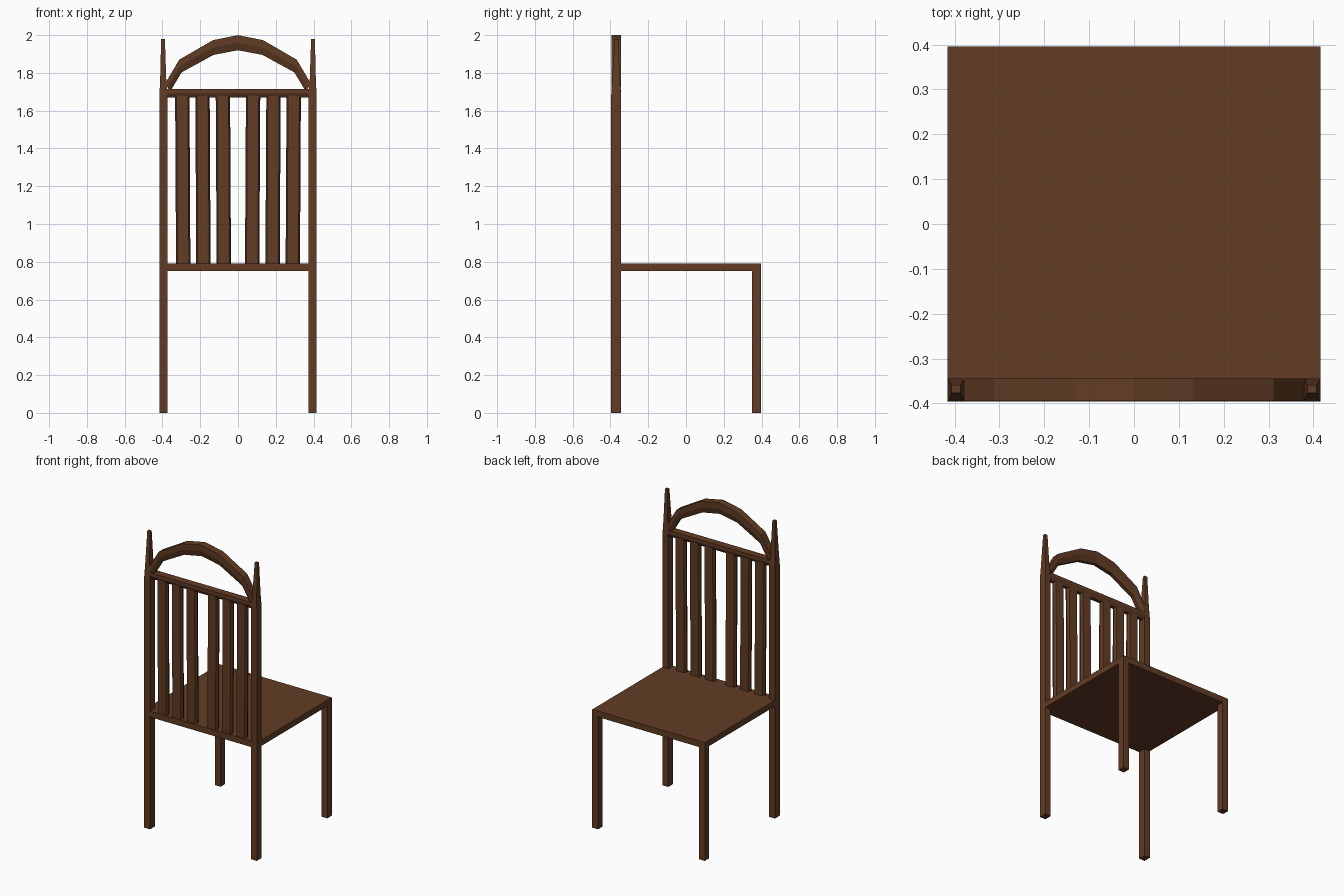
import bpy, bmesh

if "Cube" in bpy.data.objects:
    bpy.data.objects.remove(bpy.data.objects["Cube"])

wood = bpy.data.materials.new("brown_wood")
wood.diffuse_color = (0.12, 0.045, 0.018, 1)
wood.use_nodes = True
wood.node_tree.nodes["Principled BSDF"].inputs["Base Color"].default_value = wood.diffuse_color

W, D = 0.416, 0.396      # half width and half depth
YB = -0.37               # centre line of the back


def loft(name, rings):
    """Skin a row of equal-sized rings and cap both ends."""
    bm = bmesh.new()
    rows = [[bm.verts.new(p) for p in ring] for ring in rings]
    n = len(rows[0])
    for a, b in zip(rows, rows[1:]):
        for i in range(n):
            j = (i + 1) % n
            bm.faces.new((a[i], a[j], b[j], b[i]))
    bm.faces.new(rows[0])
    bm.faces.new(rows[-1])
    bmesh.ops.recalc_face_normals(bm, faces=bm.faces)
    me = bpy.data.meshes.new(name)
    bm.to_mesh(me)
    bm.free()
    me.materials.append(wood)
    ob = bpy.data.objects.new(name, me)
    bpy.context.collection.objects.link(ob)
    return ob


def rect(x0, x1, y0, y1, z):
    return [(x0, y0, z), (x1, y0, z), (x1, y1, z), (x0, y1, z)]


# Seat
loft("seat", [rect(-W, W, -D, D, z) for z in (0.75, 0.79)])

for s, side in ((-1, "left"), (1, "right")):
    # Front and back legs; the back ones rise into tapered finials
    loft(side + "_leg", [rect(s * 0.373, s * W, 0.349, D, z) for z in (0, 0.75)])
    loft(side + "_back_post", [
        rect(s * 0.373, s * W, -D, -0.345, 0),
        rect(s * 0.373, s * W, -D, -0.345, 1.68),
        rect(s * 0.38, s * 0.412, -0.391, -0.35, 1.77),
        rect(s * 0.387, s * 0.407, -0.377, -0.359, 1.98)])
    # Slats with chamfered edges, leaning slightly outward
    for i, x in enumerate((0.075, 0.183, 0.29)):
        rings = []
        for z, cx in ((0.78, x), (1.69, x + 0.005)):
            rings.append([(s * cx + u, YB + v, z) for u, v in
                          ((-0.030, -0.018), (0.030, -0.018), (0.038, 0),
                           (0.030, 0.018), (-0.030, 0.018), (-0.038, 0))])
        loft(f"{side}_slat_{i + 1}", rings)

# Top rail, narrower underneath
section = ((-0.025, 1.715), (-0.025, 1.692), (-0.012, 1.67),
           (0.012, 1.67), (0.025, 1.692), (0.025, 1.715))
loft("top_rail", [[(x, YB + v, z) for v, z in section] for x in (-0.38, 0.38)])

# Faceted arch: outer and inner x, z for the right half, then mirrored
half = [(0, 2.0, 0, 1.92), (0.133, 1.973, 0.13, 1.895),
        (0.311, 1.87, 0.298, 1.803), (0.385, 1.745, 0.36, 1.70)]
path = [(-a, b, -c, d) for a, b, c, d in half[:0:-1]] + half
rings = []
for ox, oz, ix, iz in path:
    mx, mz = (ox + ix) / 2, (oz + iz) / 2
    rings.append([(ox, YB - 0.025, oz), (mx, YB - 0.025, mz), (ix, YB - 0.012, iz),
                  (ix, YB + 0.012, iz), (mx, YB + 0.025, mz), (ox, YB + 0.025, oz)])
loft("top_arch", rings)
